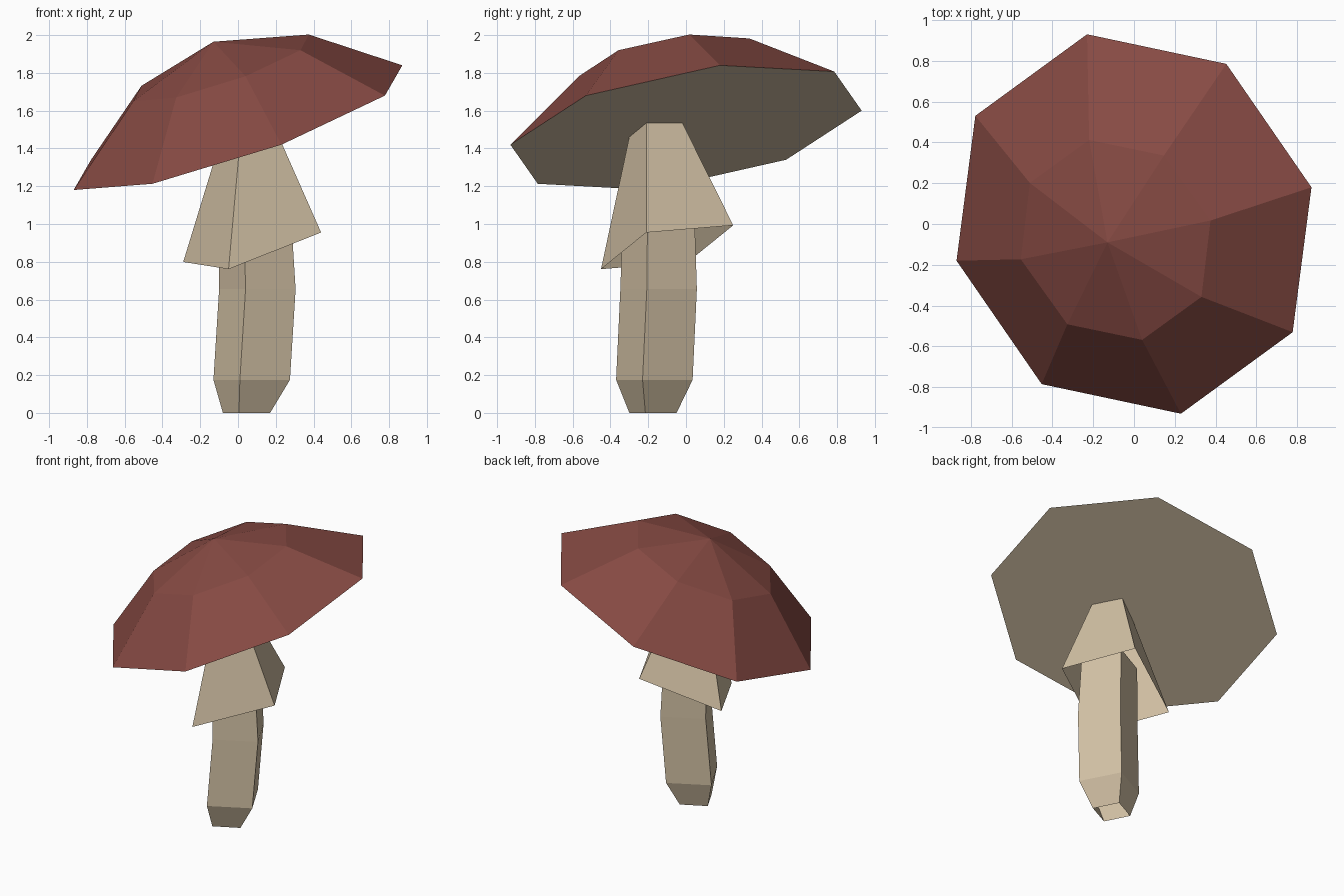
import bpy
import bmesh
from math import cos, sin, tau
from mathutils import Vector

cube = bpy.data.objects.get("Cube")
if cube:
    bpy.data.objects.remove(cube, do_unlink=True)


def make_material(name, rgb):
    mat = bpy.data.materials.new(name)
    mat.use_nodes = True
    color = (*rgb, 1.0)
    mat.diffuse_color = color
    mat.node_tree.nodes["Principled BSDF"].inputs["Base Color"].default_value = color
    return mat


red = make_material("dull_red", (0.238, 0.068, 0.056))
cream = make_material("cream", (0.65, 0.535, 0.375))


def loft(name, sides, rings, materials, apex=None, floor=False):
    """Skin tilted polygon rings, each given as centre and two half-axes."""
    bm = bmesh.new()
    loops = []
    for centre, p, q in rings:
        c, p, q = Vector(centre), Vector(p), Vector(q)
        angles = [tau * i / sides for i in range(sides)]
        loops.append([bm.verts.new(c + p * cos(a) + q * sin(a)) for a in angles])
    for low, high in zip(loops, loops[1:]):
        for i in range(sides):
            j = (i + 1) % sides
            bm.faces.new((low[i], low[j], high[j], high[i]))
    if apex:
        tip = bm.verts.new(apex)
        for i in range(sides):
            bm.faces.new((loops[-1][i], loops[-1][(i + 1) % sides], tip))
    if floor:
        bm.faces.new(loops[0][::-1]).material_index = 1
    mesh = bpy.data.meshes.new(name)
    bm.to_mesh(mesh)
    bm.free()
    for mat in materials:
        mesh.materials.append(mat)
    obj = bpy.data.objects.new(name, mesh)
    bpy.context.collection.objects.link(obj)
    return obj


def level_ring(x, y, z, u, v):
    """Horizontal square ring, turned slightly about z."""
    return (x, y, z), (u, -v, 0), (v, u, 0)


# Tilted eight-sided cap with a flat pale underside
loft("cap", 8, [
    ((0, 0, 1.51), (0.87, 0.18, 0.33), (-0.23, 0.93, 0.09)),
    ((-0.09, -0.078, 1.826), (0.465, 0.095, 0.177), (-0.13, 0.49, 0.044)),
], [red, cream], apex=(-0.13, -0.09, 1.965), floor=True)

# Open, flared four-sided skirt hanging under the cap
loft("skirt", 4, [
    ((0.075, -0.1, 0.877), (0.365, -0.11, 0.078), (0.125, 0.35, 0.116)),
    ((0.048, -0.16, 1.5), (0.135, -0.05, 0.0375), (0.035, 0.14, 0.0375)),
], [cream])

# Square stem, narrowed at the foot and open at both ends
loft("stem", 4, [
    level_ring(0.045, -0.175, 0, 0.125, 0.04),
    level_ring(0.0725, -0.1675, 0.175, 0.2025, 0.0625),
    level_ring(0.1025, -0.145, 0.655, 0.2025, 0.0625),
    level_ring(0.0885, -0.145, 1.1, 0.1885, 0.058),
], [cream])
